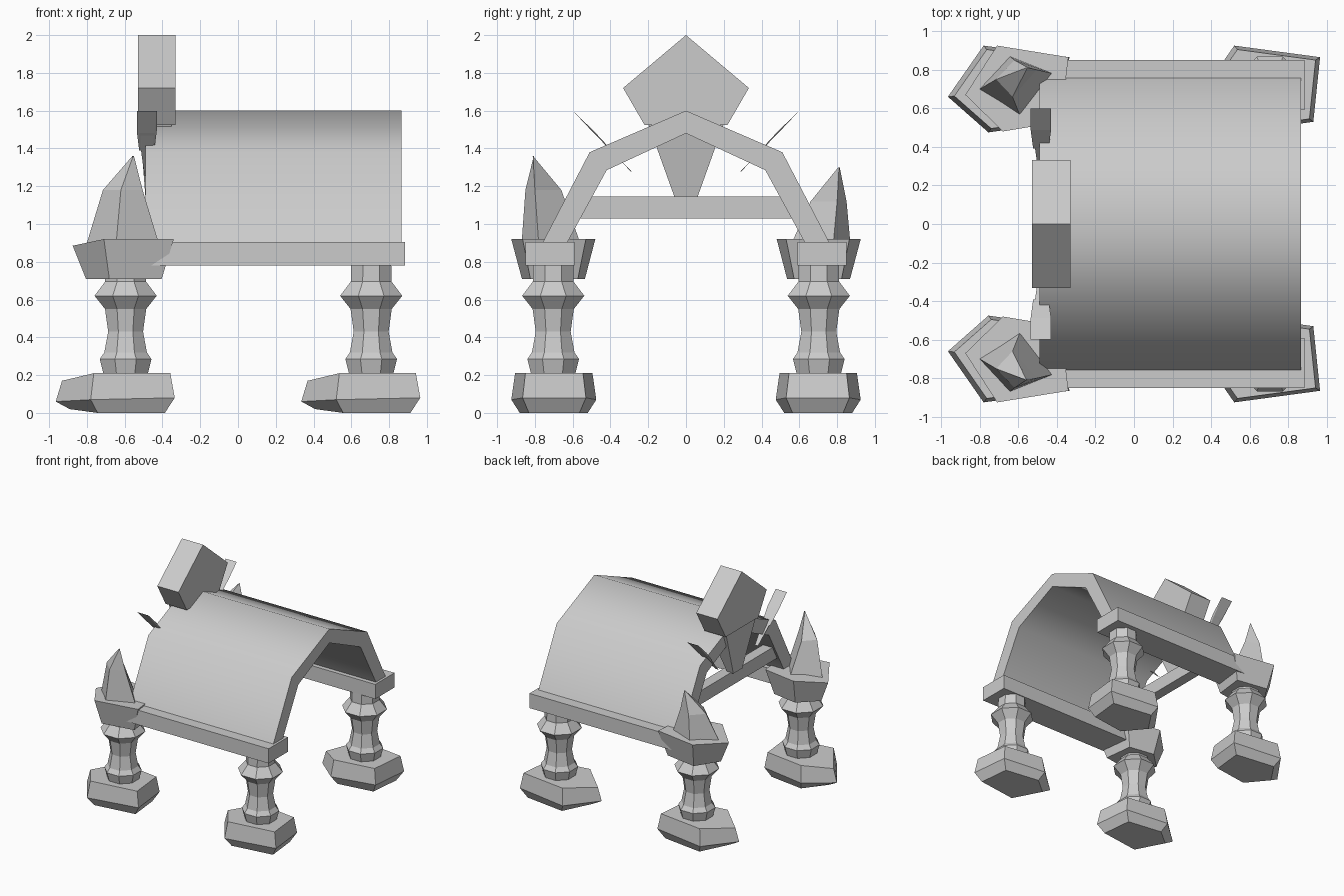
import bpy
import bmesh
from math import cos, sin, pi, radians
from mathutils import Vector

if "Cube" in bpy.data.objects:
    bpy.data.objects.remove(bpy.data.objects["Cube"])

stone = bpy.data.materials.new("pale_grey_stone")
stone.use_nodes = True
GREY = (0.6, 0.6, 0.6, 1)
stone.diffuse_color = GREY
stone.node_tree.nodes["Principled BSDF"].inputs["Base Color"].default_value = GREY


def loft(name, rings):
    """Join equal-length rings of points with side faces and end caps."""
    bm = bmesh.new()
    loops = [[bm.verts.new(p) for p in ring] for ring in rings]
    n = len(loops[0])
    for low, high in zip(loops, loops[1:]):
        for i in range(n):
            j = (i + 1) % n
            bm.faces.new((low[i], low[j], high[j], high[i]))
    bm.faces.new(loops[0])
    bm.faces.new(loops[-1])
    bmesh.ops.recalc_face_normals(bm, faces=bm.faces)
    mesh = bpy.data.meshes.new(name)
    bm.to_mesh(mesh)
    bm.free()
    mesh.materials.append(stone)
    obj = bpy.data.objects.new(name, mesh)
    bpy.context.collection.objects.link(obj)
    return obj


def extrude_x(name, profile, x0, x1):
    return loft(name, [[(x, y, z) for y, z in profile] for x in (x0, x1)])


def box(name, xs, ys, zs):
    profile = [(ys[0], zs[0]), (ys[1], zs[0]), (ys[1], zs[1]), (ys[0], zs[1])]
    return extrude_x(name, profile, *xs)


def plan_ring(plan, centre, scale, heights, side):
    """Scaled plan outline about a centre, mirrored across y by side."""
    return [(centre[0] + x * scale, side * (centre[1] + y * scale), z)
            for (x, y), z in zip(plan, heights)]


def taper(name, sections, side=1):
    """Rectangular sections: centre y, centre z, half width, half depth, centre x, across direction."""
    rings = []
    for y, z, w, d, x, (ay, az) in sections:
        rings.append([(x + sx * d, side * (y + sw * w * ay), z + sw * w * az)
                      for sx, sw in ((-1, -1), (1, -1), (1, 1), (-1, 1))])
    return loft(name, rings)


# Vaulted roof
outer = [(-0.76, 0.9), (-0.51, 1.38), (0, 1.6), (0.51, 1.38), (0.76, 0.9)]
inner = [(0.63, 0.9), (0.42, 1.285), (0, 1.48), (-0.42, 1.285), (-0.63, 0.9)]
roof = extrude_x("vaulted_roof", outer + inner, -0.49, 0.865)
bpy.context.view_layer.objects.active = roof
roof.select_set(True)
bpy.ops.object.shade_smooth_by_angle(angle=radians(55))
roof.select_set(False)

# Tie beam across the front opening
box("tie_beam", (-0.47, -0.38), (-0.58, 0.58), (1.03, 1.145))

# Pentagonal outlines, relative to the leg centre
FOOT = [(-0.37, -0.04), (-0.185, 0.225), (0.26, 0.165), (0.225, -0.17), (-0.16, -0.225)]
CAPITAL = [(-0.28, -0.03), (-0.115, 0.225), (0.255, 0.165), (0.215, -0.17), (-0.085, -0.22)]
LEG = [(0.125, 0.2), (0.148, 0.285), (0.122, 0.32), (0.1, 0.43),
       (0.118, 0.55), (0.178, 0.62), (0.117, 0.695), (0.115, 0.78)]

for side, label in ((-1, "right"), (1, "left")):
    # Side rails under the roof
    box(f"{label}_rail", (-0.5, 0.885), sorted((side * 0.59, side * 0.85)), (0.78, 0.905))

    for x, end in ((-0.595, "front"), (0.705, "rear")):
        centre = (x, 0.7)
        # Heavy foot with raised toe
        loft(f"{end}_{label}_foot", [
            plan_ring(FOOT, centre, 0.8, [0.02, 0, 0, 0, 0], side),
            plan_ring(FOOT, centre, 1.0, [0.06, 0.07, 0.08, 0.08, 0.07], side),
            plan_ring(FOOT, centre, 0.91, [0.17, 0.21, 0.21, 0.21, 0.21], side)])
        # Turned baluster leg
        angles = [pi / 8 + i * pi / 4 for i in range(8)]
        loft(f"{end}_{label}_leg", [
            [(x + r * cos(a), side * 0.703 + r * sin(a), z) for a in angles]
            for r, z in LEG])

    # Capital over the front leg
    front = (-0.595, 0.7)
    loft(f"{label}_capital", [
        plan_ring(CAPITAL, front, 0.75, [0.71] * 5, side),
        plan_ring(CAPITAL, front, 1.0, [0.885, 0.92, 0.92, 0.92, 0.92], side)])

    # Pointed spike on the capital
    tip = Vector((-0.555, side * 0.81, 1.36 if side < 0 else 1.3))
    base = [(-0.8, 0.7), (-0.59, 0.56), (-0.42, 0.78), (-0.645, 0.87)]
    middle = [(-0.715, 0.75), (-0.63, 0.66), (-0.505, 0.8), (-0.62, 0.85)]
    loft(f"{label}_spike", [
        [(x, side * y, 0.9) for x, y in base],
        [(x, side * y, tip.z - 0.18) for x, y in middle],
        [tip + Vector((cos(i * pi / 2), sin(i * pi / 2), 0)) * 0.004 for i in (2, 3, 0, 1)]])

    # Slanted voussoir block and its stem
    across = (0.72, 0.69)
    taper(f"{label}_slanted_block", [
        (0.543, 1.545, 0.076, 0.053, -0.483, across),
        (0.44, 1.435, 0.068, 0.04, -0.483, across)], side)
    taper(f"{label}_slanted_stem", [
        (0.44, 1.435, 0.05, 0.035, -0.48, across),
        (0.283, 1.27, 0.024, 0.015, -0.48, across)], side)

# Crest block and tapered keystone on the front of the roof
crest = [(0, 2), (0.333, 1.72), (0.22, 1.525), (-0.22, 1.525), (-0.333, 1.72)]
extrude_x("crest_block", crest, -0.53, -0.33)
level = (1, 0)
taper("keystone", [
    (0, 1.53, 0.2, 0.085, -0.435, level),
    (0, 1.14, 0.06, 0.03, -0.46, level)])
